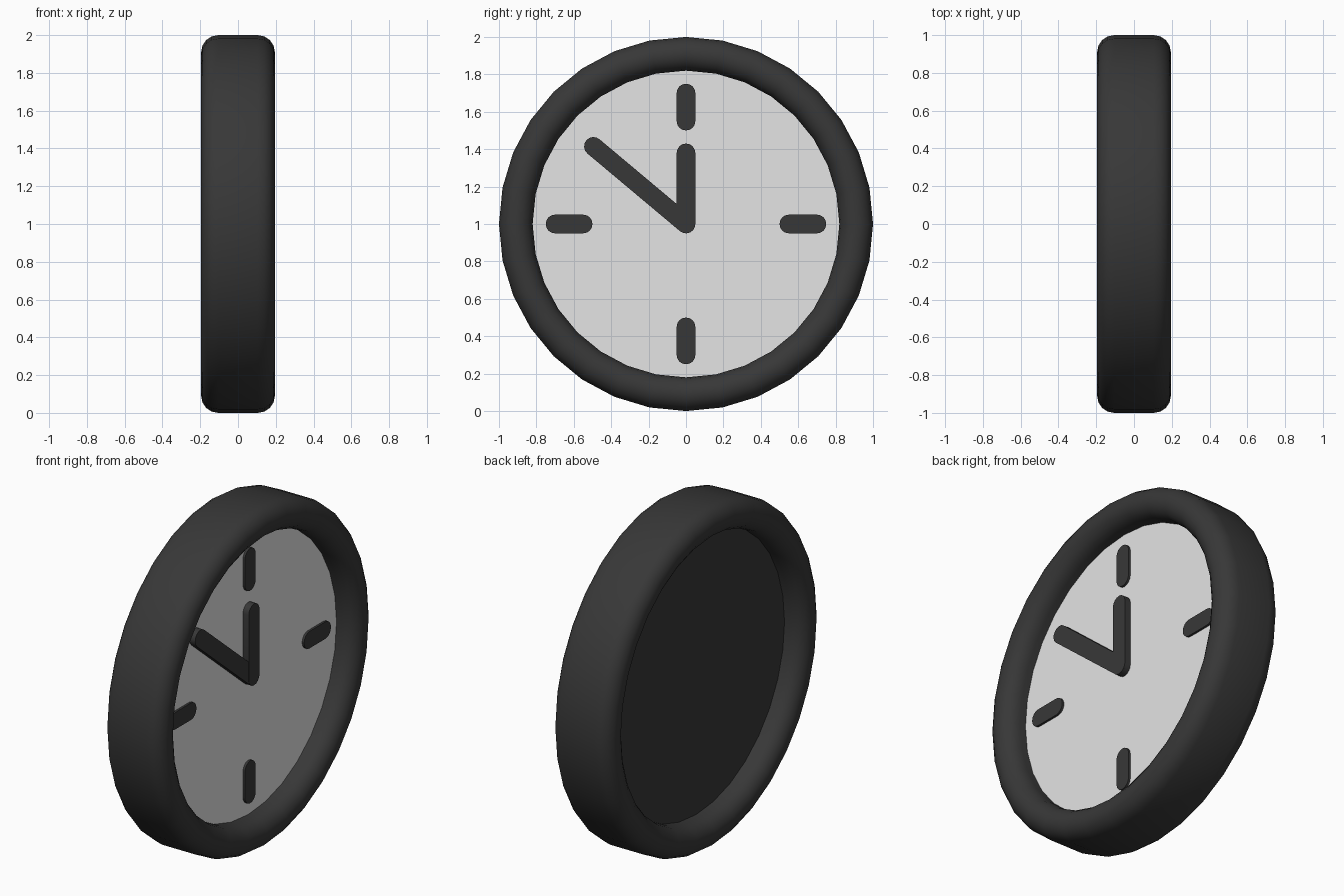
import bpy, bmesh
from math import sin, cos, pi, atan2, hypot
from mathutils import Matrix, Vector

if "Cube" in bpy.data.objects:
    bpy.data.objects.remove(bpy.data.objects["Cube"], do_unlink=True)

SIDES = 32
CENTRE = Vector((0, 0, 1))
FACE_X = 0.067


def material(name, rgb):
    m = bpy.data.materials.new(name)
    m.use_nodes = True
    m.diffuse_color = (*rgb, 1)
    m.node_tree.nodes["Principled BSDF"].inputs["Base Color"].default_value = (*rgb, 1)
    return m


black = material("charcoal", (0.039, 0.039, 0.039))
white = material("dial white", (0.78, 0.78, 0.78))


def finish(name, bm, mats, smooth=False):
    bmesh.ops.recalc_face_normals(bm, faces=bm.faces[:])
    mesh = bpy.data.meshes.new(name)
    bm.to_mesh(mesh)
    bm.free()
    for m in mats:
        mesh.materials.append(m)
    obj = bpy.data.objects.new(name, mesh)
    obj.location = CENTRE
    bpy.context.collection.objects.link(obj)
    if smooth:
        bpy.ops.object.select_all(action='DESELECT')
        obj.select_set(True)
        bpy.context.view_layer.objects.active = obj
        bpy.ops.object.shade_smooth_by_angle(angle=pi / 4)
    return obj


# Frame: a rounded section turned about the x axis
def frame(outer=1.0, inner=0.82, half=0.195, steps=8):
    r = (outer - inner) / 2
    mid = inner + r
    section = []
    for side in (1, -1):
        for i in range(steps + 1):
            a = pi * i / steps
            section.append((side * (half - r + r * sin(a)), mid + side * r * cos(a)))
    bm = bmesh.new()
    verts = [bm.verts.new((x, 0, rad)) for x, rad in section]
    edges = [bm.edges.new((v, verts[i - 1])) for i, v in enumerate(verts)]
    bmesh.ops.spin(bm, geom=verts + edges, cent=(0, 0, 0), axis=(1, 0, 0),
                   angle=2 * pi, steps=SIDES, use_merge=True)
    bmesh.ops.remove_doubles(bm, verts=bm.verts[:], dist=0.0001)
    return finish("frame", bm, [black], smooth=True)


# Dial: a disc, white on the face and dark behind
def dial():
    bm = bmesh.new()
    bmesh.ops.create_cone(bm, cap_ends=True, segments=SIDES, radius1=0.825,
                          radius2=0.825, depth=2 * FACE_X,
                          matrix=Matrix.Rotation(pi / 2, 4, 'Y'))
    bm.normal_update()
    for f in bm.faces:
        f.material_index = 1 if f.normal.x > 0.5 else 0
    return finish("dial", bm, [black, white])


# Round-ended bar on the dial between two points (y, z)
def bar(name, start, end, thickness, radius=0.05, steps=8):
    dy, dz = end[0] - start[0], end[1] - start[1]
    length, angle = hypot(dy, dz), atan2(dz, dy)
    bm = bmesh.new()
    verts = []
    for along, turn in ((length, -pi / 2), (0, pi / 2)):
        for i in range(steps + 1):
            a = turn + pi * i / steps
            verts.append(bm.verts.new((0, along + radius * cos(a), radius * sin(a))))
    base = bm.faces.new(verts)
    out = bmesh.ops.extrude_face_region(bm, geom=[base])["geom"]
    top = [v for v in out if isinstance(v, bmesh.types.BMVert)]
    bmesh.ops.translate(bm, verts=top, vec=(thickness + 0.01, 0, 0))
    place = Matrix.Translation((FACE_X - 0.01, *start)) @ Matrix.Rotation(angle, 4, 'X')
    bmesh.ops.transform(bm, matrix=place, verts=bm.verts[:])
    return finish(name, bm, [black], smooth=True)


frame()
dial()

# Quarter markers
for name, y, z in (("top", 0, 1), ("bottom", 0, -1), ("right", 1, 0), ("left", -1, 0)):
    bar(name + "_marker", (0.55 * y, 0.55 * z), (0.7 * y, 0.7 * z), 0.013)

# Hands
bar("hour_hand", (0, 0), (0, 0.38), 0.038)
bar("minute_hand", (0, 0), (-0.495, 0.415), 0.036)
